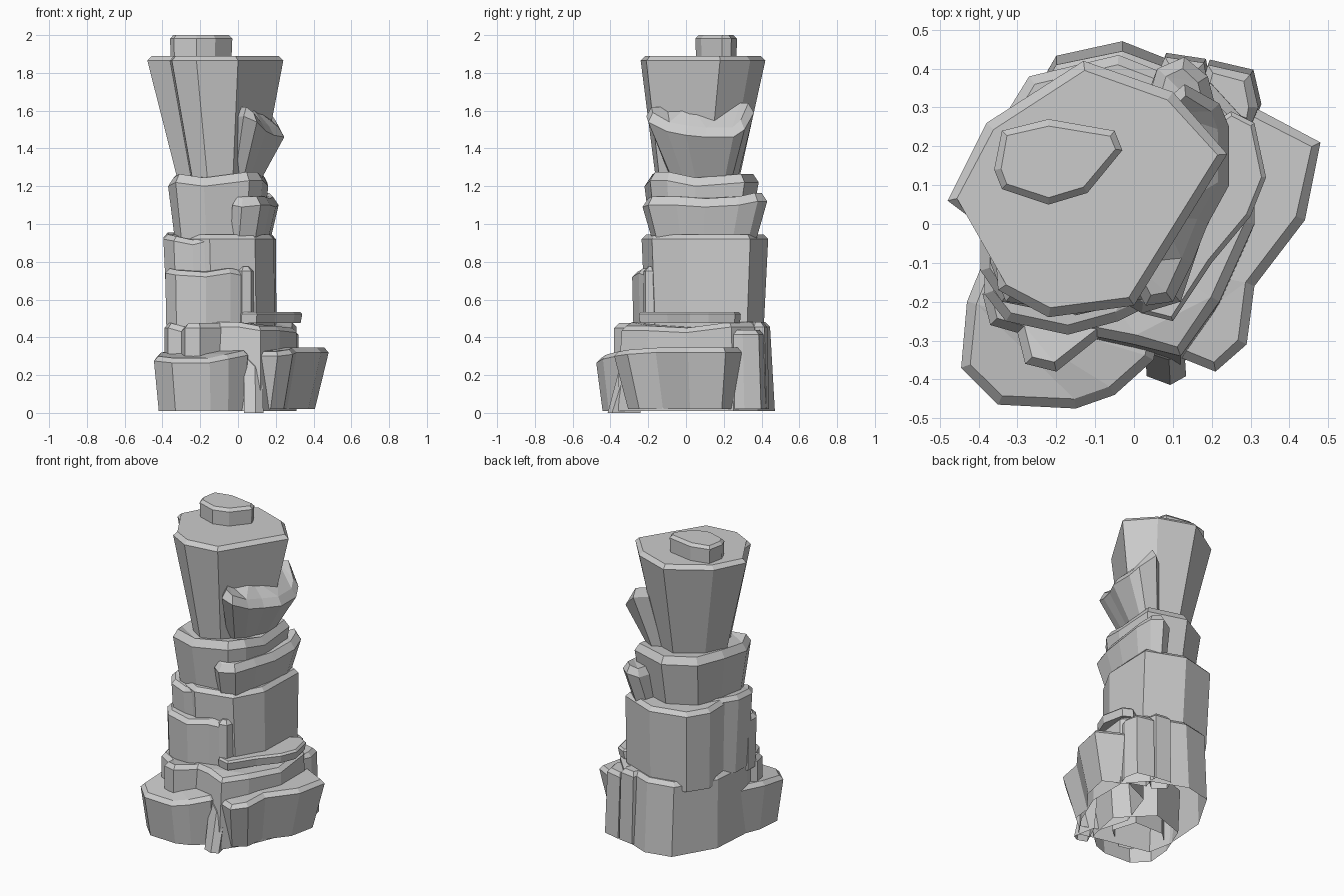
import bpy, bmesh
from mathutils import Vector


def rock(name, pts, z0, z1, foot=(1, 1), shift=(0, 0), pivot=(-0.08, 0.08), bevel=0.025, closed=False):
    """Chipped block: counter-clockwise top outline (x, y, optional lift), tapered to a foot ring."""
    n = len(pts)
    bm = bmesh.new()
    flat = [Vector(p[:2]) for p in pts]
    lift = [p[2] if len(p) > 2 else 0 for p in pts]
    bottom, rim, top = [], [], []
    for i, p in enumerate(flat):
        a = (p - flat[i - 1]).normalized()
        b = (flat[(i + 1) % n] - p).normalized()
        inward = Vector((-a.y - b.y, a.x + b.x)).normalized() * min(bevel, 0.03)
        q = [pivot[k] + (p[k] - pivot[k]) * foot[k] + shift[k] for k in (0, 1)]
        bottom.append(bm.verts.new((q[0], q[1], z0)))
        rim.append(bm.verts.new((p.x, p.y, z1 + lift[i] - bevel)))
        top.append(bm.verts.new((p.x + inward.x, p.y + inward.y, z1 + lift[i])))
    for lo, hi in ((bottom, rim), (rim, top)):
        for i in range(n):
            j = (i + 1) % n
            bm.faces.new((lo[i], lo[j], hi[j], hi[i]))
    bm.faces.new(top)
    if closed:
        bm.faces.new(bottom[::-1])
    bmesh.ops.triangulate(bm, faces=[f for f in bm.faces if len(f.verts) > 4])
    me = bpy.data.meshes.new(name)
    bm.to_mesh(me)
    bm.free()
    bpy.context.collection.objects.link(bpy.data.objects.new(name, me))


# Cap stone and flared head
rock("cap_stone", [(-.36, .14), (-.34, .09), (-.22, .05), (-.12, .08), (-.03, .19),
                   (-.05, .24), (-.22, .27), (-.34, .24)], 1.86, 2.0, (.97, .97),
     pivot=(-.2, .16), bevel=.018)
rock("head_block", [(-.48, .06), (-.36, -.03), (-.35, -.17), (-.22, -.24), (0, -.21),
                    (.24, .18), (.1, .34), (-.13, .42), (-.38, .26)],
     1.22, 1.89, (.6, .66), (.02, -.03), (-.12, .09))

# Spur breaking out of the right of the head
rock("head_spur", [(-.03, -.10, .09), (.03, -.21, .09), (.10, -.2, .06), (.15, -.10, .01), (.19, 0, -.01),
                   (.245, .10, -.02), (.245, .25, -.02), (.22, .31, .02), (.13, .36, .11),
                   (.06, .3, .11), (.04, .03, .1)], 1.24, 1.53, (.66, .62), (-.01, .02), bevel=.05)

# Neck block and its ledge
rock("neck_block", [(-.37, -.1, -.02), (-.33, -.2), (-.18, -.22, -.02), (.06, -.19, .01), (.13, -.1, .01),
                    (.16, .05, -.02), (.155, .31), (-.09, .385), (-.28, .28), (-.35, .1)],
     .9, 1.265, (.87, .84), (0, -.01), bevel=.045)
rock("neck_ledge", [(-.03, -.2), (.02, -.23, -.01), (.12, -.2), (.17, -.05), (.2, .1, -.01),
                    (.215, .28), (.19, .38, .02), (.13, .43, .02), (.06, .4), (0, .2)],
     .9, 1.145, (.84, .82), bevel=.045)

# Waist blocks
rock("waist_block", [(-.34, -.12), (-.22, -.2), (-.15, -.235), (.09, -.18), (.19, 0),
                     (.2, .34), (-.04, .435), (-.27, .38), (-.35, .25)],
     .42, .945, (.98, .93), (.01, 0))
rock("waist_left_block", [(-.395, .02, .02), (-.395, -.12, .01), (-.34, -.2), (-.24, -.22, -.02),
                          (-.16, -.22), (-.1, 0), (-.28, .2, .02)], .45, .935, (.93, .95))
rock("waist_front_ledge", [(-.385, -.1), (-.385, -.18), (-.33, -.25, -.01), (-.17, -.285, -.02),
                           (-.04, -.25), (.06, -.2, -.02), (.05, -.1), (-.2, 0)],
     .42, .765, (.98, .98))
rock("waist_pillar", [(0, -.2), (.02, -.225), (.07, -.215), (.085, -.165), (.03, -.1)],
     .42, .775, (1, 1))

# Thin shelf on the right
rock("thin_shelf", [(0, -.15), (.02, -.23), (.1, -.25), (.2, -.1), (.3, .02), (.34, .12),
                    (.31, .26), (.25, .29), (.12, .2)], .475, .535, (.98, .98), bevel=.012, closed=True)

# Lower body and lumps around it
rock("lower_body", [(-.37, -.1), (-.34, -.24), (0, -.31), (.12, -.34, -.02), (.22, -.2, -.02), (.31, 0, -.03),
                    (.31, .24), (.2, .36), (-.03, .445), (-.2, .41), (-.35, .17)],
     .01, .48, (1, 1.07))
rock("lower_front_lump", [(-.39, -.18), (-.37, -.26), (-.3, -.28, -.02), (-.28, -.36), (-.2, -.38), (-.05, -.26),
                          (-.1, -.1), (-.3, -.1)], .05, .475, (1, 1))
rock("back_lump_inner", [(.05, .36), (.12, .3), (.19, .36), (.18, .415), (.08, .43)],
     .02, .48, (1.02, 1.03))
rock("back_lump_outer", [(.16, .3), (.3, .25), (.32, .3), (.3, .385), (.19, .41)],
     .02, .44, (1.02, 1.04))

# Base slabs
rock("base_left", [(-.43, -.2, .02), (-.445, -.37), (-.35, -.465, -.01), (-.15, -.475, -.01), (-.05, -.44, .01),
                   (.05, -.35, .03), (.1, -.1, .03), (-.1, .1, .04), (-.34, .02, .03)],
     .01, .3, (.93, .94))
rock("base_right", [(.06, -.32, -.02), (.21, -.38, -.02), (.29, -.31, -.01), (.31, -.16), (.44, .01),
                    (.48, .21), (.31, .3), (.1, .2), (0, -.1)], .02, .345, (.87, .84))
rock("base_chip", [(.03, -.33, .06), (.09, -.35), (.13, -.33, -.05), (.1, -.2, .1)],
     0, .27, (1.02, 1.15))
